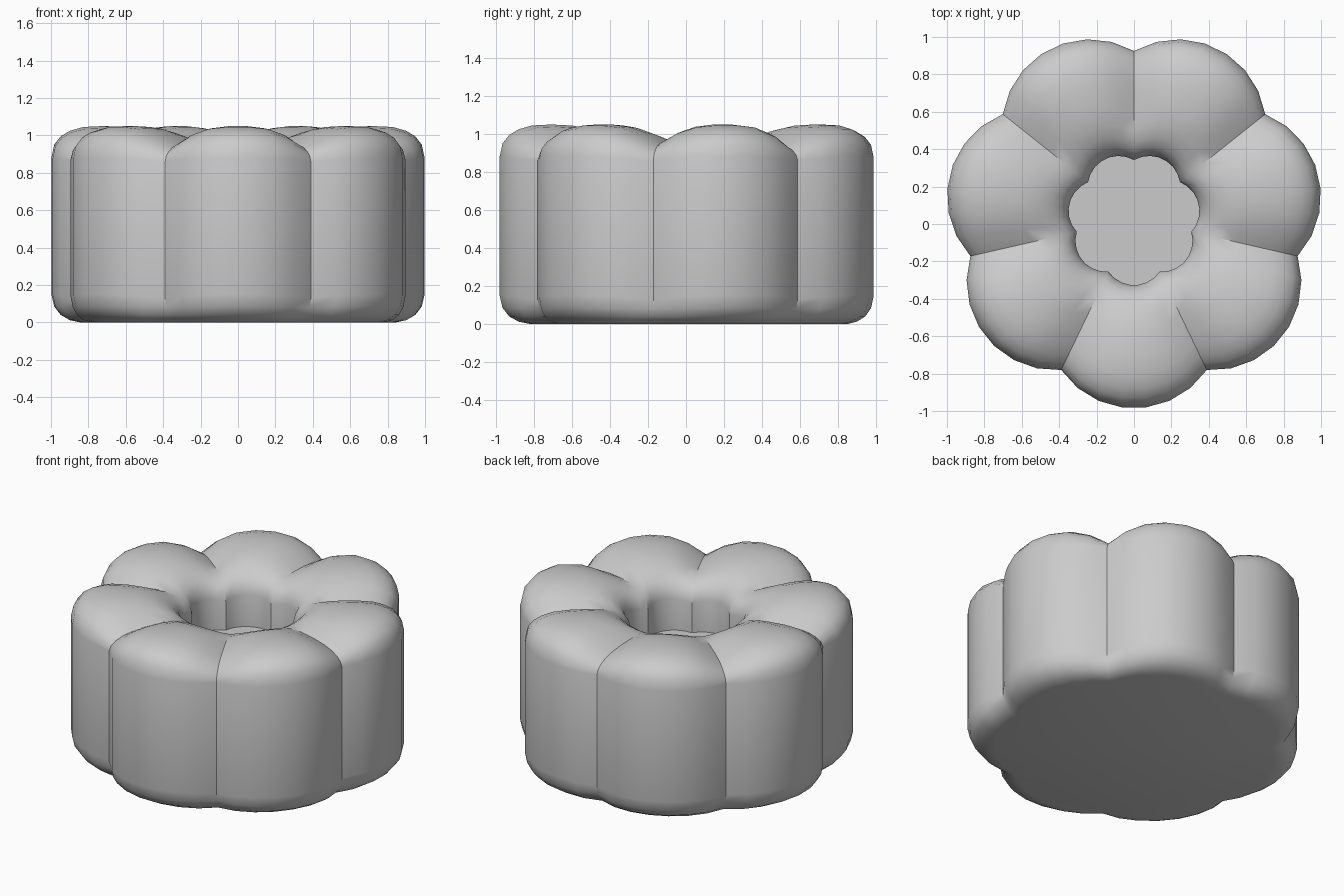
import bpy, bmesh, math

if "Cube" in bpy.data.objects:
    bpy.data.objects.remove(bpy.data.objects["Cube"])

LOBES, SEGS = 7, 7            # seven lobes, seven facets each
CENTRE_Y = 0.028
ARC_R, ARC_C = 0.473, 0.54    # lobe arc radius and its distance from the axis


def lobe_outline():
    """Outline points (x, y, t): t is 0 on the lobe crest, 1 in the groove."""
    # angle on the arc at which neighbouring lobes meet
    h = math.pi / LOBES
    half = h + math.asin(ARC_C * math.sin(h) / ARC_R)
    pts = []
    for k in range(LOBES):
        axis = -math.pi / 2 + k * 2 * math.pi / LOBES
        for i in range(SEGS):
            a = -half + 2 * half * i / SEGS
            x = ARC_C * math.cos(axis) + ARC_R * math.cos(axis + a)
            y = ARC_C * math.sin(axis) + ARC_R * math.sin(axis + a)
            pts.append((x, y, abs(math.sin(a)) / math.sin(half)))
    return pts


# rings: crest scale, crest z, groove scale, groove z, roundness exponent
RINGS = [
    (0.84, 0.00, 0.89, 0.00, 2.0),
    (0.90, 0.012, 0.935, 0.012, 2.0),
    (0.95, 0.04, 0.97, 0.04, 2.2),
    (0.985, 0.085, 0.99, 0.08, 2.5),
    (1.00, 0.15, 1.00, 0.13, 3.0),
    (1.00, 0.88, 1.00, 0.86, 3.0),
    (0.985, 0.95, 0.985, 0.89, 3.0),
    (0.95, 0.995, 0.95, 0.915, 3.0),
    (0.90, 1.025, 0.90, 0.935, 3.0),
    (0.83, 1.045, 0.83, 0.95, 3.0),
    (0.73, 1.05, 0.73, 0.96, 2.8),
    (0.62, 1.045, 0.62, 0.963, 2.5),
    (0.52, 1.025, 0.52, 0.962, 2.2),
    (0.45, 0.995, 0.45, 0.95, 2.0),
    (0.40, 0.96, 0.40, 0.925, 2.0),
    (0.365, 0.915, 0.365, 0.89, 2.0),
    (0.35, 0.86, 0.35, 0.84, 2.0),
    (0.35, 0.65, 0.35, 0.65, 2.0),
]

# lobed body with a recessed well in the top
bm = bmesh.new()
outline = lobe_outline()
loops = []
for sc, zc, sg, zg, e in RINGS:
    loop = []
    for x, y, t in outline:
        w = 1 - t ** e
        s = sg + (sc - sg) * w
        loop.append(bm.verts.new((x * s, y * s + CENTRE_Y, zg + (zc - zg) * w)))
    loops.append(loop)

n = len(outline)
for a, b in zip(loops, loops[1:]):
    for i in range(n):
        j = (i + 1) % n
        bm.faces.new((a[i], a[j], b[j], b[i]))

# flat underside and well floor
bm.faces.new(loops[0][::-1])
bm.faces.new(loops[-1])
bmesh.ops.recalc_face_normals(bm, faces=bm.faces)

mesh = bpy.data.meshes.new("lobed_body")
bm.to_mesh(mesh)
bm.free()
body = bpy.data.objects.new("lobed_body", mesh)
bpy.context.collection.objects.link(body)
bpy.context.view_layer.objects.active = body
body.select_set(True)
bpy.ops.object.shade_smooth_by_angle(angle=math.radians(35))
